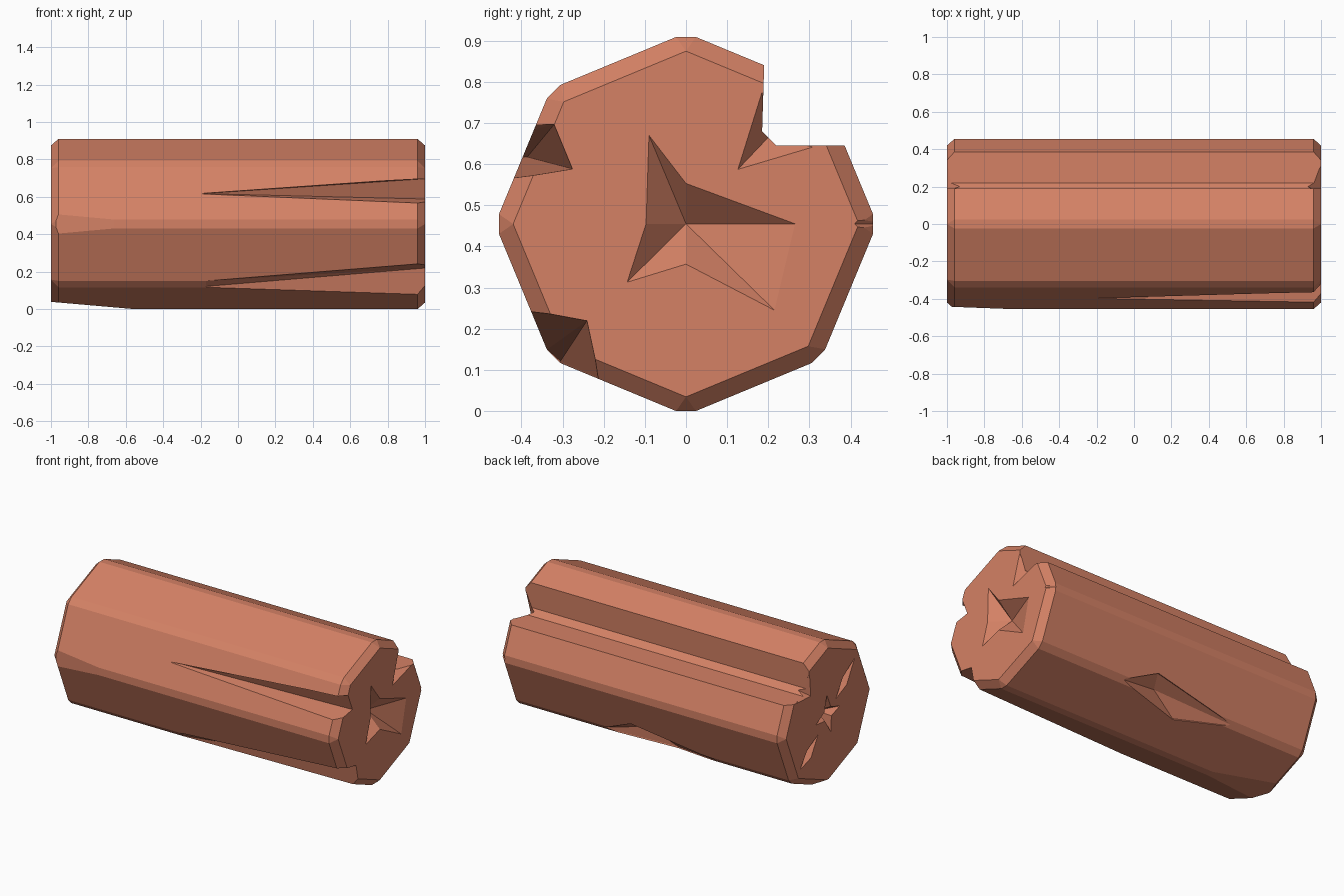
import bpy, bmesh, math

if "Cube" in bpy.data.objects:
    bpy.data.objects.remove(bpy.data.objects["Cube"])

C = 0.4545  # height of the log axis


def make_object(name, bm):
    bmesh.ops.dissolve_limit(bm, angle_limit=0.002, verts=bm.verts, edges=bm.edges)
    bmesh.ops.recalc_face_normals(bm, faces=bm.faces)
    me = bpy.data.meshes.new(name)
    bm.to_mesh(me)
    bm.free()
    ob = bpy.data.objects.new(name, me)
    bpy.context.collection.objects.link(ob)
    return ob


def hull(name, points):
    bm = bmesh.new()
    for p in points:
        bm.verts.new(p)
    res = bmesh.ops.convex_hull(bm, input=bm.verts)
    junk = [g for g in res["geom_interior"] + res["geom_unused"]
            if isinstance(g, bmesh.types.BMVert)]
    bmesh.ops.delete(bm, geom=list(set(junk)), context='VERTS')
    return make_object(name, bm)


def pit(name, side, outline, centre, depth):
    """Pyramid-shaped dent in an end face; side is +1 or -1."""
    bm = bmesh.new()
    rim = [bm.verts.new((side, y, z)) for y, z in outline]
    out = [bm.verts.new((side * 1.1, y, z)) for y, z in outline]
    tip = bm.verts.new((side * (1 - depth), *centre))
    n = len(rim)
    for i in range(n):
        j = (i + 1) % n
        bm.faces.new((rim[i], rim[j], tip))
        bm.faces.new((rim[j], rim[i], out[i], out[j]))
    bm.faces.new(out)
    return make_object(name, bm)


def prism(name, profile):
    bm = bmesh.new()
    a = [bm.verts.new((-1.2, y, z)) for y, z in profile]
    f = bm.faces.new(a)
    ext = bmesh.ops.extrude_face_region(bm, geom=[f])
    vs = [g for g in ext["geom"] if isinstance(g, bmesh.types.BMVert)]
    bmesh.ops.translate(bm, verts=vs, vec=(2.4, 0, 0))
    return make_object(name, bm)


# Eight-sided log with bevelled corners and chamfered ends
pts = []
for k in range(8):
    a = k * math.pi / 4
    c, s = math.cos(a), math.sin(a)
    for side in (-1, 1):
        for t in (-0.024, 0.024):
            pts.append((side * 0.96, 0.4545 * c - t * s, C + 0.4545 * s + t * c))
        pts.append((side, 0.42 * c, C + 0.42 * s))
log = hull("log", pts)

cutters = []

# Full-length groove along the upper back
cutters.append(prism("groove_cutter", [(0.19, 0.84), (0.185, 0.68), (0.22, 0.645),
                                       (0.385, 0.645), (0.6, 0.645), (0.6, 1.1), (0.19, 1.1)]))

# Broken groove corner on each end
for side, tip in ((1, (0.105, 0.565)), (-1, (0.165, 0.625))):
    cutters.append(hull("groove_end_cutter", [
        (side * 1.02, *tip), (side * 1.02, 0.18, 0.805), (side * 1.02, 0.34, 0.635),
        (side * 0.93, 0.2, 0.665), (side * 1.02, 0.45, 0.9)]))

# Long tapering crack on the front
cutters.append(hull("crack_cutter", [
    (1.01, -0.275, 0.588), (1.01, -0.32, 0.697), (1.01, -0.55, 0.702), (1.01, -0.55, 0.543),
    (-0.19, -0.386, 0.617), (-0.19, -0.55, 0.637), (-0.19, -0.55, 0.597)]))

# Split along the lower front edge
cutters.append(hull("split_cutter", [
    (1.01, -0.24, 0.22), (1.01, -0.375, 0.245), (1.01, -0.5, 0.265), (1.01, -0.21, 0.08),
    (1.01, -0.19, -0.1), (1.01, -0.5, -0.1),
    (-0.17, -0.337, 0.15), (-0.17, -0.305, 0.121), (-0.17, -0.5, -0.1)]))

# Dent in the lower back edge
cutters.append(hull("edge_dent_cutter", [
    (0.36, 0.325, 0.13), (-0.47, 0.325, 0.13), (0.13, 0.365, 0.235), (-0.1, 0.22, 0.09),
    (0.08, 0.27, 0.19), (0.13, 0.6, 0.16), (-0.1, 0.29, -0.15), (0.0, 0.55, -0.1)]))

# Worn underside and worn front edge at the left end
cutters.append(hull("underside_cutter", [
    (x, y, z) for y in (-0.3, 0.3) for x, z in ((-1.1, 0.047), (-0.56, 0), (-0.56, -0.1), (-1.1, -0.1))]))
cutters.append(hull("worn_edge_cutter", [
    (x, y, z) for z in (0.2, 0.7) for x, y in ((-1.1, -0.438), (-0.66, -0.4546), (-0.66, -0.6), (-1.1, -0.6))]))

# Small nick in the back rim
cutters.append(hull("nick_cutter", [
    (1.02, 0.39, 0.455), (1.02, 0.425, 0.495), (1.02, 0.425, 0.415),
    (0.95, 0.46, 0.455), (1.02, 0.55, 0.455)]))

# Star-shaped heart cracks in both ends, side slits in the left end
star = [(-0.09, 0.67), (0, 0.553), (0.265, 0.455), (0.215, 0.245),
        (0, 0.357), (-0.143, 0.313), (-0.097, 0.455)]
cutters.append(pit("heart_cutter", 1, star, (0, 0.455), 0.1))
star_left = [(-0.12, 0.46), (-0.03, 0.49), (0.01, 0.58), (0.035, 0.48),
             (0.12, 0.43), (0.03, 0.42), (-0.03, 0.33), (-0.035, 0.43)]
cutters.append(pit("heart_cutter", -1, star_left, (0, 0.455), 0.08))
cutters.append(pit("slit_cutter", -1, [(-0.27, 0.71), (-0.19, 0.57), (-0.08, 0.52), (-0.15, 0.63)],
                   (-0.17, 0.61), 0.06))
cutters.append(pit("slit_cutter", -1, [(0.1, 0.36), (0.17, 0.24), (0.28, 0.205), (0.21, 0.3)],
                   (0.19, 0.28), 0.06))

# Carve the log
bpy.context.view_layer.objects.active = log
for cut in cutters:
    cut.hide_render = True
    mod = log.modifiers.new("carve", 'BOOLEAN')
    mod.operation = 'DIFFERENCE'
    mod.solver = 'EXACT'
    mod.object = cut
    bpy.ops.object.modifier_apply(modifier=mod.name)
for cut in cutters:
    bpy.data.objects.remove(cut)

# Terracotta wood colour
mat = bpy.data.materials.new("wood")
mat.diffuse_color = (0.66, 0.22, 0.13, 1)
mat.use_nodes = True
mat.node_tree.nodes["Principled BSDF"].inputs["Base Color"].default_value = mat.diffuse_color
log.data.materials.clear()
log.data.materials.append(mat)
